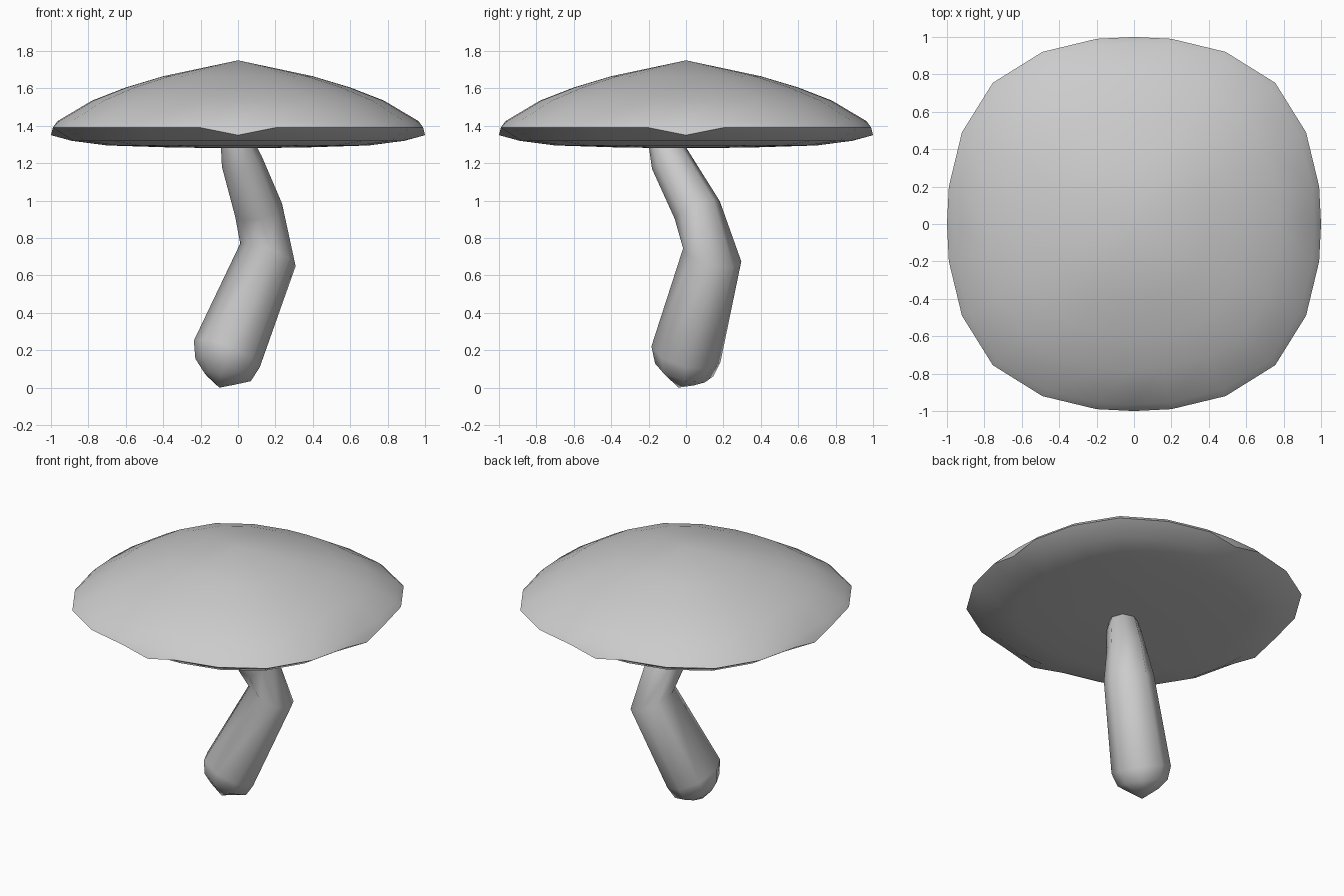
import bpy, bmesh, math
from mathutils import Vector

if "Cube" in bpy.data.objects:
    bpy.data.objects.remove(bpy.data.objects["Cube"])


def loft(name, rings, start, end, angle):
    """Skin a list of equal-length point rings and close both ends with a pole."""
    bm = bmesh.new()
    loops = [[bm.verts.new(p) for p in ring] for ring in rings]
    n = len(loops[0])
    for a, b in zip(loops, loops[1:]):
        for i in range(n):
            j = (i + 1) % n
            bm.faces.new((a[i], a[j], b[j], b[i]))
    first, last = bm.verts.new(start), bm.verts.new(end)
    for i in range(n):
        j = (i + 1) % n
        bm.faces.new((first, loops[0][j], loops[0][i]))
        bm.faces.new((last, loops[-1][i], loops[-1][j]))
    bmesh.ops.recalc_face_normals(bm, faces=bm.faces[:])
    mesh = bpy.data.meshes.new(name)
    bm.to_mesh(mesh)
    bm.free()
    obj = bpy.data.objects.new(name, mesh)
    bpy.context.collection.objects.link(obj)
    bpy.ops.object.select_all(action='DESELECT')
    obj.select_set(True)
    bpy.context.view_layer.objects.active = obj
    bpy.ops.object.shade_smooth_by_angle(angle=math.radians(angle))
    return obj


# Cap: rounded-square outline, one quarter rotated four times
quarter = [(1, 0), (0.99, 0.2), (0.92, 0.49), (0.755, 0.755), (0.49, 0.92), (0.2, 0.99)]
outline = []
for k in range(4):
    for x, y in quarter:
        for _ in range(k):
            x, y = -y, x
        outline.append((x, y))

# Cap profile from underside to dome: (scale, height)
profile = [(0.35, 1.284), (0.70, 1.295), (0.89, 1.32), (1.0, 1.39),
           (0.965, 1.425), (0.78, 1.535), (0.60, 1.605), (0.40, 1.665)]
cap_rings = []
for s, z in profile:
    ring = []
    for i, (x, y) in enumerate(outline):
        # the rim dips at the middle of each side
        dip = 0.04 if s == 1.0 and i % 6 == 0 else 0
        ring.append((x * s, y * s, z - dip))
    cap_rings.append(ring)
loft("mushroom_cap", cap_rings, (0, 0, 1.28), (0, 0, 1.75), 45)

# Stem: bent eight-sided tube with a rounded foot
lower = Vector((0.22, 0.14, 0.54)).normalized()
upper = Vector((-0.16, -0.24, 0.57)).normalized()
sections = [((-0.10, -0.02, 0.05), 0.09, lower),
            ((-0.08, -0.01, 0.095), 0.16, lower),
            ((-0.06, 0.00, 0.18), 0.19, lower),
            ((0.16, 0.14, 0.71), 0.16, lower),
            ((0.11, 0.06, 0.95), 0.13, upper),
            ((0.02, -0.08, 1.21), 0.11, upper),
            ((-0.01, -0.12, 1.32), 0.085, upper)]
stem_rings = []
for centre, radius, axis in sections:
    u = Vector((0, 1, 0)).cross(axis).normalized()
    v = axis.cross(u)
    stem_rings.append([Vector(centre) + radius * (math.cos(t) * u + math.sin(t) * v)
                       for t in (i * math.tau / 8 for i in range(8))])
loft("mushroom_stem", stem_rings, (-0.10, -0.04, 0.0), (-0.01, -0.12, 1.34), 60)
